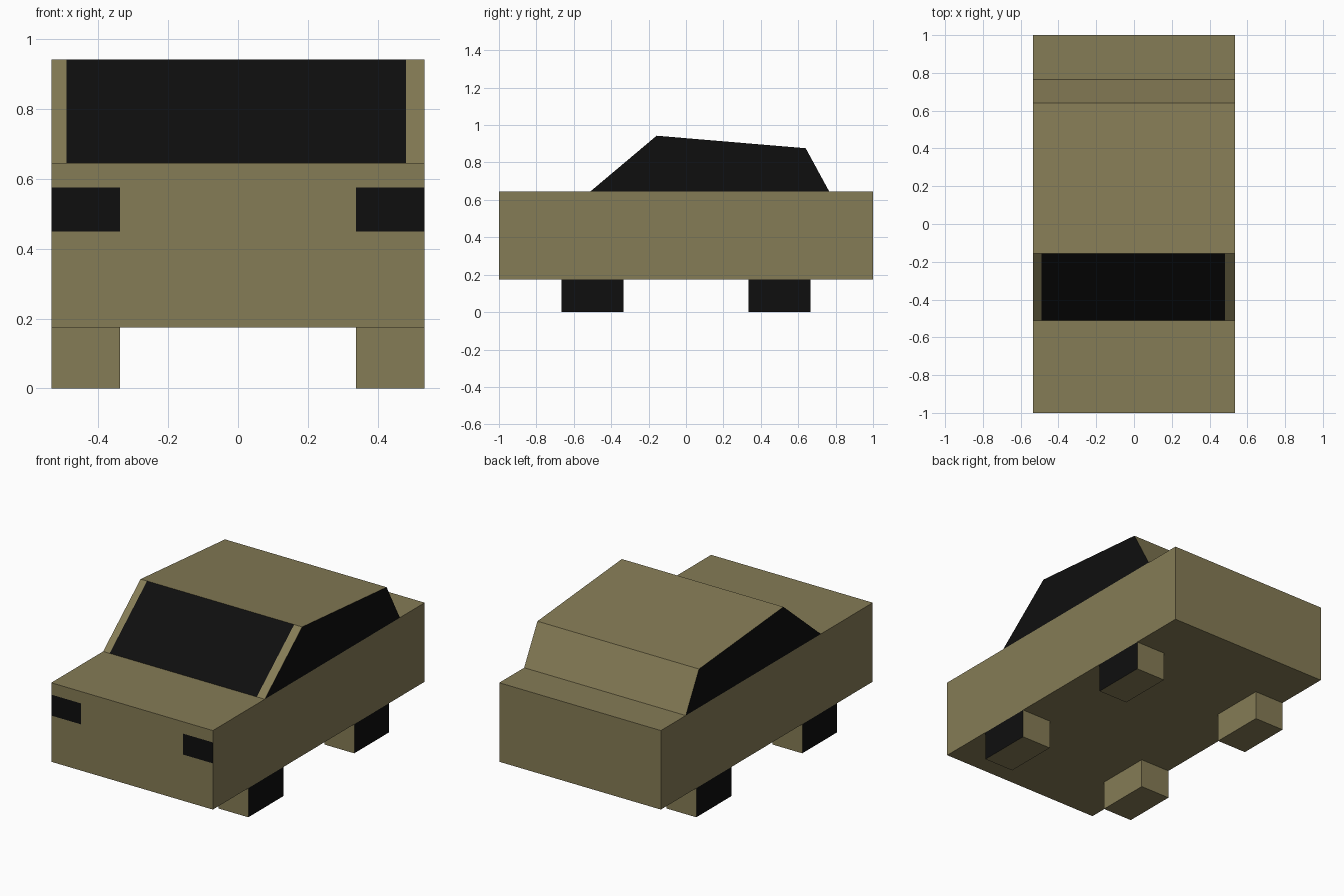
import bpy, bmesh
from mathutils import Vector

if "Cube" in bpy.data.objects:
    bpy.data.objects.remove(bpy.data.objects["Cube"])

HALF_W = 0.534      # half width of the car
DECK = 0.646        # top of the lower body
BELLY = 0.174       # underside of the lower body


def material(name, rgb):
    m = bpy.data.materials.new(name)
    m.diffuse_color = (*rgb, 1)
    m.use_nodes = True
    m.node_tree.nodes["Principled BSDF"].inputs["Base Color"].default_value = m.diffuse_color
    return m


PAINT = material("olive_paint", (0.235, 0.2, 0.092))
DARK = material("black", (0.0045, 0.0045, 0.0045))


def extrude_profile(profile, x0, x1):
    """Solid from a (y, z) profile extruded along x."""
    bm = bmesh.new()
    face = bm.faces.new([bm.verts.new((x0, y, z)) for y, z in profile])
    new = bmesh.ops.extrude_face_region(bm, geom=[face])["geom"]
    verts = [g for g in new if isinstance(g, bmesh.types.BMVert)]
    bmesh.ops.translate(bm, verts=verts, vec=(x1 - x0, 0, 0))
    bmesh.ops.recalc_face_normals(bm, faces=bm.faces)
    bm.normal_update()
    return bm


def rect(y0, y1, z0, z1):
    return [(y0, z0), (y1, z0), (y1, z1), (y0, z1)]


def front_faces(bm):
    return [f for f in bm.faces if f.normal.y < -0.5]


def cut_front(bm, axis, value):
    """Split only the front-facing faces at a coordinate."""
    geom = set()
    for f in front_faces(bm):
        geom.update([f, *f.edges, *f.verts])
    co, no = Vector(), Vector()
    co[axis], no[axis] = value, 1
    bmesh.ops.bisect_plane(bm, geom=list(geom), plane_co=co, plane_no=no)
    bm.normal_update()


def finish(bm, name):
    me = bpy.data.meshes.new(name)
    me.materials.append(PAINT)
    me.materials.append(DARK)
    bm.to_mesh(me)
    bm.free()
    ob = bpy.data.objects.new(name, me)
    bpy.context.collection.objects.link(ob)
    return ob


# Lower body with headlights cut into the front panel
bm = extrude_profile(rect(-1, 1, BELLY, DECK), -HALF_W, HALF_W)
for axis, value in ((0, -0.338), (0, 0.338), (2, 0.45), (2, 0.575)):
    cut_front(bm, axis, value)
for f in front_faces(bm):
    c = f.calc_center_median()
    if abs(c.x) > 0.338 and 0.45 < c.z < 0.575:
        f.material_index = 1
finish(bm, "lower_body")

# Cabin with dark side windows and windscreen
cabin = [(-0.51, DECK), (0.765, DECK), (0.64, 0.876), (-0.157, 0.943)]
bm = extrude_profile(cabin, -HALF_W, HALF_W)
for x in (-0.491, 0.481):
    cut_front(bm, 0, x)
for f in bm.faces:
    if abs(f.normal.x) > 0.9:
        f.material_index = 1
for f in front_faces(bm):
    if abs(f.calc_center_median().x) < 0.4:
        f.material_index = 1
finish(bm, "cabin")

# Four block wheels, dark on the outer side
for end, y in (("front", -0.5), ("rear", 0.5)):
    for side, s in (("left", -1), ("right", 1)):
        bm = extrude_profile(rect(y - 0.165, y + 0.165, 0, BELLY), s * 0.338, s * HALF_W)
        for f in bm.faces:
            if f.normal.x * s > 0.9:
                f.material_index = 1
        finish(bm, f"{end}_{side}_wheel")
